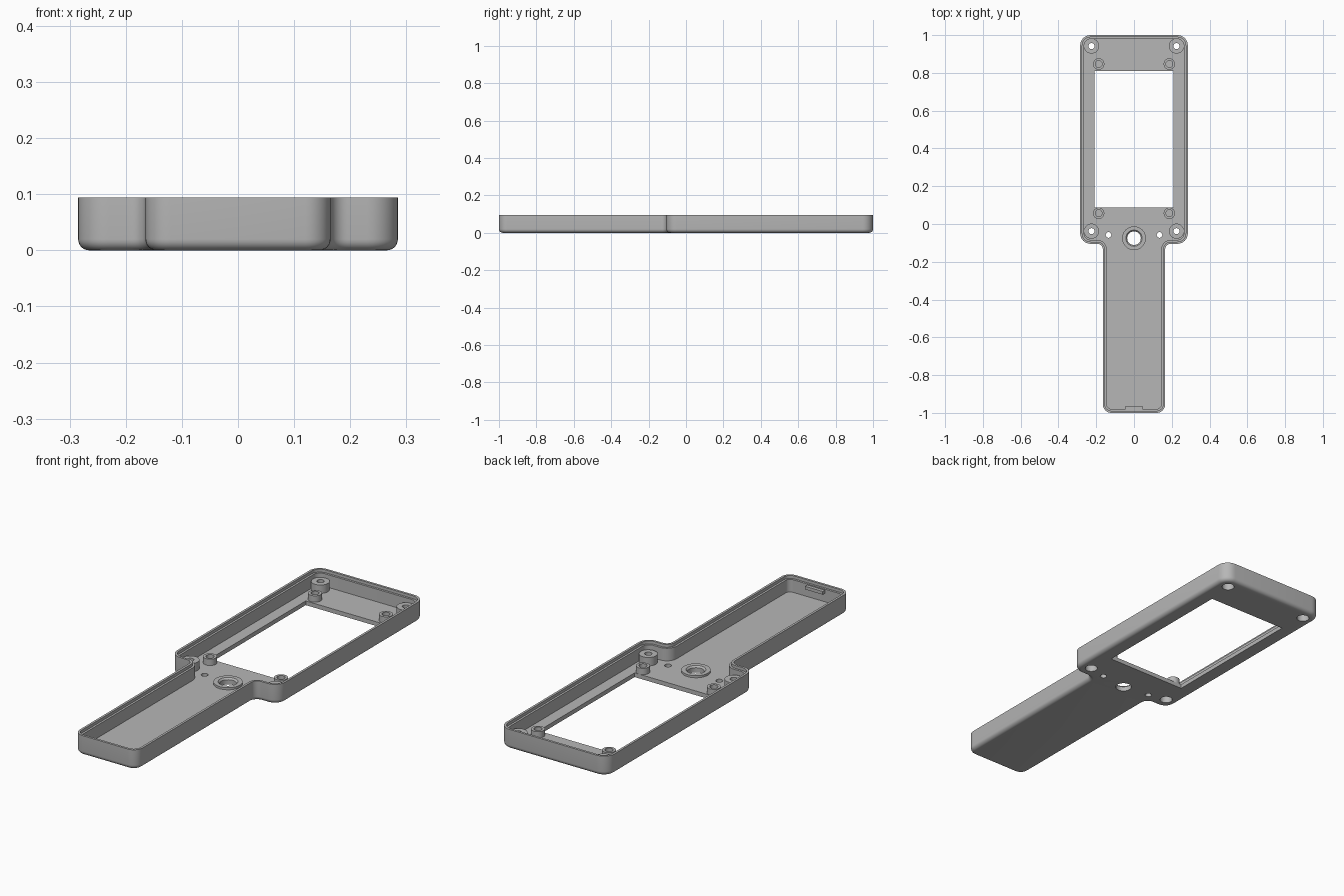
import bpy, bmesh
from math import sin, cos, pi, radians
from mathutils import Matrix

default = bpy.data.objects.get("Cube")
if default:
    bpy.data.objects.remove(default, do_unlink=True)

grey = bpy.data.materials.new("plain grey")
grey.use_nodes = True
grey.diffuse_color = (0.47, 0.47, 0.47, 1)
grey.node_tree.nodes["Principled BSDF"].inputs["Base Color"].default_value = grey.diffuse_color

HEIGHT, FLOOR, FILLET, WALL, LIP = 0.094, 0.02, 0.02, 0.021, 0.011
BODY, GRIP, SHOULDER = 0.285, 0.165, -0.105


def finish(name, bm):
    bmesh.ops.recalc_face_normals(bm, faces=bm.faces)
    mesh = bpy.data.meshes.new(name)
    bm.to_mesh(mesh)
    bm.free()
    mesh.materials.append(grey)
    obj = bpy.data.objects.new(name, mesh)
    bpy.context.collection.objects.link(obj)
    return obj


def smooth(obj):
    bpy.ops.object.select_all(action='DESELECT')
    obj.select_set(True)
    bpy.context.view_layer.objects.active = obj
    bpy.ops.object.shade_smooth_by_angle(angle=radians(30))


def arc(cx, cy, r, start, end, n=8):
    angles = [radians(start + (end - start) * i / n) for i in range(n + 1)]
    return [(cx + r * cos(a), cy + r * sin(a)) for a in angles]


def outline(d):
    """Paddle outline moved inward by d."""
    g, f, b = 0.045, 0.03, 0.055
    half = arc(GRIP - g, g - 1, g - d, -90, 0)
    half += arc(GRIP + f, SHOULDER - f, f + d, 180, 90)
    half += arc(BODY - b, SHOULDER + b, b - d, -90, 0)
    half += arc(BODY - b, 1 - b, b - d, 0, 90)
    return half + [(-x, y) for x, y in reversed(half)]


def bridge(bm, a, b):
    for i in range(len(a)):
        j = (i + 1) % len(a)
        bm.faces.new((a[i], a[j], b[j], b[i]))


def lathe(name, profile, x, y, n=32):
    """Ring turned from a closed (radius, z) profile."""
    bm = bmesh.new()
    rings = [[bm.verts.new((x + r * cos(2 * pi * i / n), y + r * sin(2 * pi * i / n), z))
              for i in range(n)] for r, z in profile]
    for k in range(len(rings)):
        bridge(bm, rings[k - 1], rings[k])
    obj = finish(name, bm)
    smooth(obj)
    return obj


def add_box(bm, x0, x1, y0, y1, z0, z1):
    m = Matrix.Translation(((x0 + x1) / 2, (y0 + y1) / 2, (z0 + z1) / 2))
    bmesh.ops.create_cube(bm, size=1, matrix=m @ Matrix.Diagonal((x1 - x0, y1 - y0, z1 - z0, 1)))


# Tray: outer fillet, wall, stepped rim, inner wall and floor
section = [(FILLET * (1 - sin(a)), FILLET * (1 - cos(a))) for a in
           [pi / 2 * i / 6 for i in range(7)]]
section += [(0, HEIGHT), (LIP, HEIGHT), (LIP, HEIGHT - 0.014),
            (WALL, HEIGHT - 0.014), (WALL, FLOOR)]
bm = bmesh.new()
rings = [[bm.verts.new((x, y, z)) for x, y in outline(d)] for d, z in section]
for lower, upper in zip(rings, rings[1:]):
    bridge(bm, lower, upper)
bm.faces.new(rings[0])
bm.faces.new(rings[-1])
tray = finish("tray", bm)

# Openings: screen window, button hole, pin holes and screw recesses
posts = [(s * 0.225, y) for s in (-1, 1) for y in (0.942, -0.038)]
standoffs = [(s * 0.187, y) for s in (-1, 1) for y in (0.847, 0.057)]
holes = [(0, -0.075, 0.036)] + [(s * 0.135, -0.058, 0.015) for s in (-1, 1)]
holes += [(x, y, 0.028) for x, y in posts]
bm = bmesh.new()
add_box(bm, -0.21, 0.21, 0.087, 0.81, -0.05, 0.05)
for x, y, r in holes:
    bmesh.ops.create_cone(bm, cap_ends=True, segments=32, radius1=r, radius2=r, depth=0.1,
                          matrix=Matrix.Translation((x, y, 0)))
cutter = finish("opening_cutter", bm)
cutter.hide_render = True
cut = tray.modifiers.new("openings", 'BOOLEAN')
cut.operation, cut.solver, cut.object = 'DIFFERENCE', 'EXACT', cutter
bpy.context.view_layer.objects.active = tray
bpy.ops.object.modifier_apply(modifier=cut.name)
bpy.data.objects.remove(cutter, do_unlink=True)
smooth(tray)

# Screw posts, open below for the screw heads
low = FLOOR - 0.001
for x, y in posts:
    lathe("screw_post", [(0.04, low), (0.04, 0.06), (0.016, 0.06), (0.016, 0.035),
                         (0.028, 0.035), (0.028, low)], x, y)

# Board standoffs with blind holes
for x, y in standoffs:
    lathe("board_standoff", [(0.03, low), (0.03, 0.05), (0.018, 0.05), (0.018, low)], x, y)

# Raised collar round the button hole
lathe("button_collar", [(0.063, low), (0.063, 0.03), (0.043, 0.03), (0.036, 0.022),
                        (0.036, low)], 0, -0.075)

# Catch at the end of the grip
bm = bmesh.new()
add_box(bm, -0.046, 0.046, -0.985, -0.963, 0.06, 0.075)
finish("grip_catch", bm)
